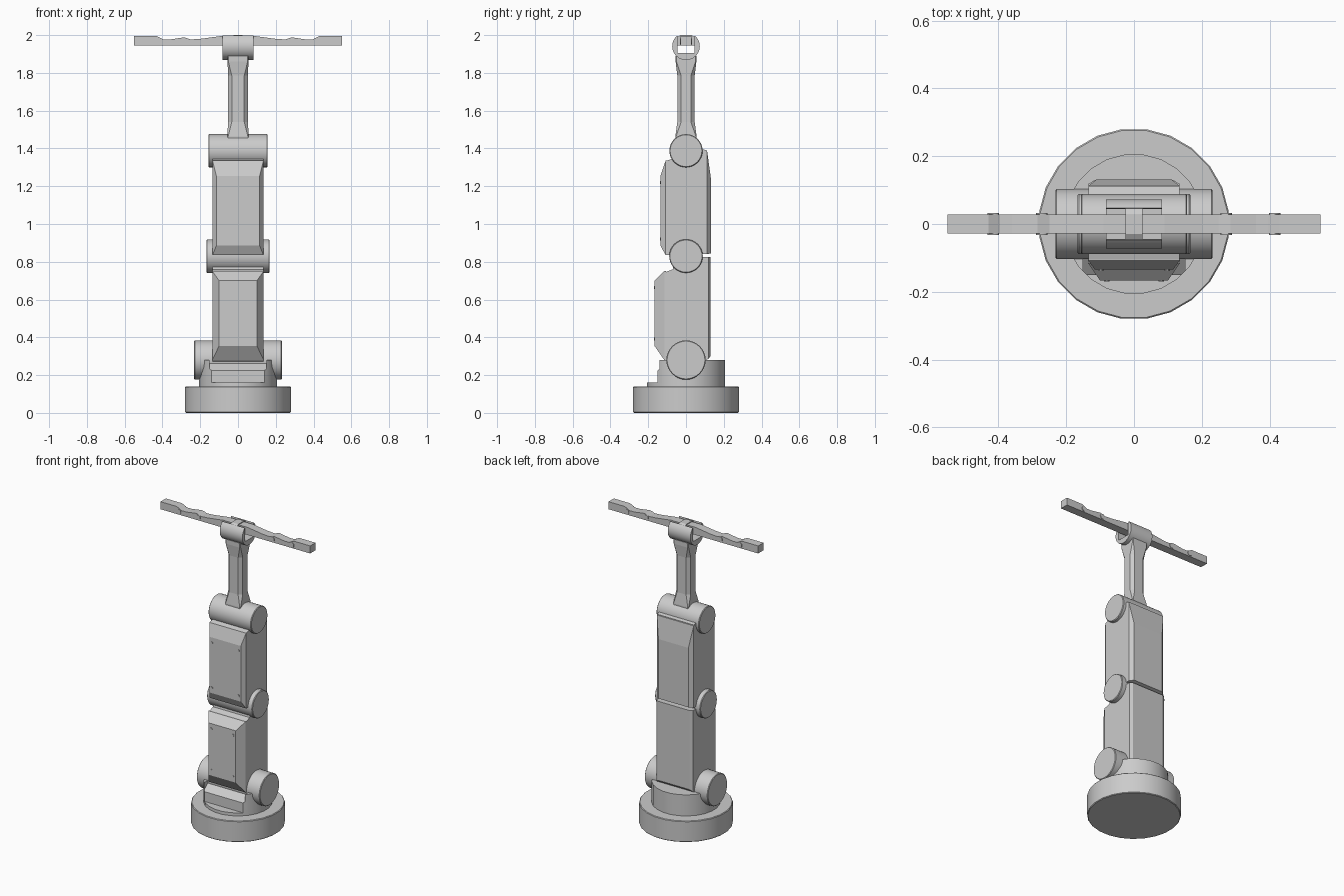
import bpy, bmesh, math
from mathutils import Matrix, Vector

if "Cube" in bpy.data.objects:
    bpy.data.objects.remove(bpy.data.objects["Cube"])

grey = bpy.data.materials.new("light_grey")
grey.diffuse_color = (0.6, 0.6, 0.6, 1)
grey.use_nodes = True
grey.node_tree.nodes["Principled BSDF"].inputs["Base Color"].default_value = grey.diffuse_color


def finish(name, bm, bevel=0, smooth=True):
    bmesh.ops.recalc_face_normals(bm, faces=bm.faces)
    me = bpy.data.meshes.new(name)
    bm.to_mesh(me)
    bm.free()
    ob = bpy.data.objects.new(name, me)
    bpy.context.collection.objects.link(ob)
    me.materials.append(grey)
    if smooth:
        bpy.ops.object.select_all(action='DESELECT')
        ob.select_set(True)
        bpy.context.view_layer.objects.active = ob
        bpy.ops.object.shade_smooth_by_angle(angle=math.radians(30))
    if bevel:
        m = ob.modifiers.new("bevel", 'BEVEL')
        m.width, m.segments, m.limit_method = bevel, 1, 'ANGLE'
        m.angle_limit = math.radians(40)
    return ob


def loft(name, rings, **kw):
    """Skin a stack of equal-length closed rings and cap both ends."""
    bm = bmesh.new()
    vs = [[bm.verts.new(p) for p in r] for r in rings]
    n = len(vs[0])
    for a, b in zip(vs, vs[1:]):
        for i in range(n):
            bm.faces.new((a[i], a[(i + 1) % n], b[(i + 1) % n], b[i]))
    bm.faces.new(vs[0])
    bm.faces.new(vs[-1])
    return finish(name, bm, **kw)


def prism_x(name, prof, hx, **kw):
    return loft(name, [[(x, y, z) for y, z in prof] for x in (-hx, hx)], **kw)


def plate(name, *rects):
    """Tapered plate through rectangles (y, half width, z low, z high)."""
    return loft(name, [[(-h, y, a), (h, y, a), (h, y, b), (-h, y, b)]
                       for y, h, a, b in rects], smooth=False)


def cylinder(name, r, depth, loc, axis='Z', n=32, bevel=0.004):
    bm = bmesh.new()
    bmesh.ops.create_cone(bm, cap_ends=True, segments=n, radius1=r, radius2=r, depth=depth)
    turn = {'Z': Matrix.Rotation(math.pi / n, 4, 'Z'),
            'X': Matrix.Rotation(math.pi / 2, 4, 'Y'),
            'Y': Matrix.Rotation(math.pi / 2, 4, 'X')}[axis]
    bm.transform(Matrix.Translation(Vector(loc)) @ turn)
    return finish(name, bm, bevel)


# base and turntable with a notch in front
cylinder("base_disc", 0.282, 0.14, (0, 0, 0.07), n=24)
turntable = cylinder("turntable", 0.207, 0.15, (0, 0, 0.205), n=24, bevel=0)
cutter = prism_x("notch_cutter", [(-0.3, 0.16), (-0.15, 0.16), (-0.15, 0.225),
                                  (-0.09, 0.27), (-0.09, 0.35), (-0.3, 0.35)], 0.15, smooth=False)
cutter.hide_render = True
cutter.hide_viewport = True
cut = turntable.modifiers.new("notch", 'BOOLEAN')
cut.operation, cut.object, cut.solver = 'DIFFERENCE', cutter, 'EXACT'

# rotary joints across the arm
for name, r, half, z in (("shoulder_joint", 0.104, 0.232, 0.28),
                         ("elbow_joint", 0.089, 0.167, 0.83),
                         ("forearm_joint", 0.088, 0.157, 1.388)):
    cylinder(name, r, half * 2, (0, 0, z), 'X')

# lower arm: core, front cover and back plate
prism_x("lower_arm", [(-0.11, 0.28), (-0.11, 0.745), (-0.07, 0.76), (-0.06, 0.81),
                      (0.06, 0.825), (0.115, 0.825), (0.115, 0.285), (0.06, 0.25), (-0.08, 0.25)],
        0.135, smooth=False)
plate("lower_arm_cover", (-0.105, 0.136, 0.28, 0.75), (-0.115, 0.136, 0.28, 0.75),
      (-0.167, 0.1, 0.355, 0.70))
plate("lower_arm_back", (0.11, 0.135, 0.285, 0.825), (0.118, 0.135, 0.285, 0.825),
      (0.13, 0.115, 0.30, 0.825))

# upper arm: core, front cover and back plate
prism_x("upper_arm", [(-0.105, 0.835), (-0.105, 1.335), (-0.07, 1.345), (-0.06, 1.39),
                      (0.07, 1.40), (0.11, 1.39), (0.11, 0.84), (0.05, 0.84)],
        0.135, smooth=False)
plate("upper_arm_cover", (-0.1, 0.135, 0.835, 1.335), (-0.108, 0.135, 0.835, 1.335),
      (-0.135, 0.115, 0.885, 1.255))
plate("upper_arm_back", (0.105, 0.135, 0.84, 1.39), (0.112, 0.135, 0.84, 1.385),
      (0.132, 0.11, 0.845, 1.24))

# bolts on the covers
for x in (-1, 1):
    for y, dx, zs in ((-0.167, 0.08, (0.39, 0.665)), (-0.135, 0.098, (0.92, 1.22))):
        for z in zs:
            cylinder("cover_bolt", 0.008, 0.006, (x * dx, y, z), 'Y', 12, 0)


# wrist column with chamfered corners
def octagon(z, hx, hy, c):
    pts = [(hx, hy - c), (hx - c, hy), (c - hx, hy), (-hx, hy - c),
           (-hx, c - hy), (c - hx, -hy), (hx - c, -hy), (hx, c - hy)]
    return [(x, y, z) for x, y in pts]


loft("wrist_column", [octagon(*r) for r in (
    (1.42, 0.056, 0.056, 0.004), (1.465, 0.056, 0.056, 0.004), (1.54, 0.053, 0.046, 0.02),
    (1.785, 0.053, 0.046, 0.02), (1.86, 0.055, 0.055, 0.004), (1.89, 0.055, 0.055, 0.004))],
    smooth=False)

# open cradle at the top
arc = [math.radians(130 + 280 * i / 28) for i in range(29)]
prism_x("hand_cradle", [(0.073 * math.cos(a), 1.941 + 0.073 * math.sin(a)) for a in arc]
        + [(0.044, 1.985), (0.044, 1.905), (-0.044, 1.905), (-0.044, 1.985)], 0.083)

# hub between the two fingers
plate("palm_hub", (-0.046, 0.025, 1.945, 1.99), (-0.03, 0.025, 1.945, 2.0),
      (0.03, 0.025, 1.945, 2.0), (0.046, 0.025, 1.945, 1.99))

# mirrored three-section fingers
finger = [(0.0, 1.945), (0.55, 1.945), (0.55, 1.995), (0.43, 1.995), (0.395, 1.977),
          (0.36, 1.977), (0.285, 1.988), (0.25, 1.977), (0.20, 1.98), (0.09, 1.995), (0.0, 1.995)]
for s in (-1, 1):
    loft("finger", [[(s * x, y, z) for x, z in finger] for y in (-0.028, 0.028)], smooth=False)
    for x in (0.272, 0.415):
        cylinder("finger_knuckle", 0.017, 0.064, (s * x, 0, 1.966), 'Y', 16, 0)
